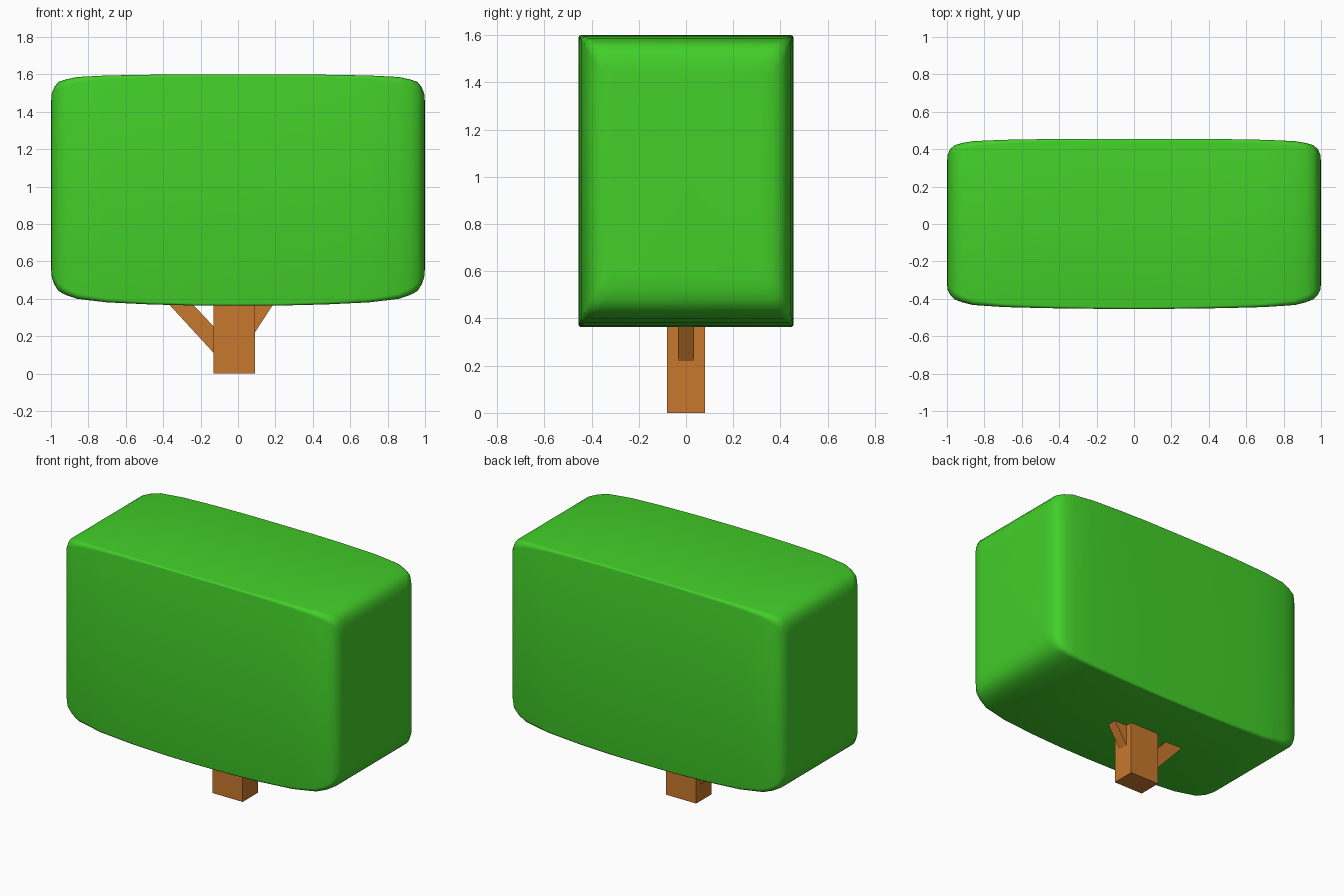
import bpy, bmesh, math

if "Cube" in bpy.data.objects:
    bpy.data.objects.remove(bpy.data.objects["Cube"])


def material(name, rgb):
    m = bpy.data.materials.new(name)
    m.diffuse_color = (*rgb, 1)
    m.use_nodes = True
    m.node_tree.nodes["Principled BSDF"].inputs["Base Color"].default_value = m.diffuse_color
    return m


def finish(name, bm, mat, smooth=False):
    bmesh.ops.recalc_face_normals(bm, faces=bm.faces)
    me = bpy.data.meshes.new(name)
    bm.to_mesh(me)
    bm.free()
    me.materials.append(mat)
    for p in me.polygons:
        p.use_smooth = smooth
    ob = bpy.data.objects.new(name, me)
    bpy.context.collection.objects.link(ob)
    return ob


def prism(name, profile, half_y, mat):
    """Extrude an xz outline symmetrically along y."""
    bm = bmesh.new()
    a, b = [[bm.verts.new((x, y, z)) for x, z in profile] for y in (-half_y, half_y)]
    bm.faces.new(a)
    bm.faces.new(b)
    n = len(profile)
    for i in range(n):
        j = (i + 1) % n
        bm.faces.new((a[i], a[j], b[j], b[i]))
    return finish(name, bm, mat)


def ring(bm, x, y0, y1, z0, z1, r, steps=4):
    """Rounded rectangle in the yz plane."""
    corners = [(y1 - r, z1 - r), (y0 + r, z1 - r), (y0 + r, z0 + r), (y1 - r, z0 + r)]
    pts = []
    for k, (cy, cz) in enumerate(corners):
        for i in range(steps + 1):
            t = math.pi / 2 * (k + i / steps)
            pts.append(bm.verts.new((x, cy + r * math.cos(t), cz + r * math.sin(t))))
    return pts


bark = material("bark", (0.58, 0.19, 0.027))
leaf = material("leaf", (0.055, 0.62, 0.022))

# Trunk and two slanted branches
prism("trunk", [(-0.13, 0), (0.09, 0), (0.09, 0.6), (-0.13, 0.6)], 0.08, bark)
prism("left_branch", [(-0.1, 0.078), (-0.41, 0.415), (-0.34, 0.475), (-0.1, 0.22)], 0.033, bark)
prism("right_branch", [(0.06, 0.174), (0.235, 0.442), (0.155, 0.495), (0.06, 0.35)], 0.033, bark)

# Foliage: near-rectangular sections that bulge slightly and round off at the ends
# x, front y, back y, bottom z, top z, corner radius
half = [
    (0.0, -0.455, 0.455, 0.363, 1.600, 0.012),
    (0.23, -0.453, 0.455, 0.364, 1.600, 0.012),
    (0.47, -0.450, 0.454, 0.370, 1.598, 0.015),
    (0.70, -0.444, 0.450, 0.381, 1.594, 0.02),
    (0.86, -0.433, 0.443, 0.400, 1.586, 0.03),
    (0.92, -0.418, 0.433, 0.420, 1.573, 0.037),
    (0.96, -0.403, 0.421, 0.442, 1.560, 0.045),
    (0.983, -0.380, 0.400, 0.478, 1.530, 0.05),
    (0.997, -0.350, 0.368, 0.522, 1.492, 0.05),
    (1.0, -0.31, 0.32, 0.58, 1.43, 0.05),
]
sections = [(-s[0], *s[1:]) for s in reversed(half[1:])] + half
bm = bmesh.new()
rings = [ring(bm, *s) for s in sections]
for a, b in zip(rings, rings[1:]):
    n = len(a)
    for i in range(n):
        j = (i + 1) % n
        bm.faces.new((a[i], a[j], b[j], b[i]))
bm.faces.new(rings[0])
bm.faces.new(rings[-1])
finish("foliage", bm, leaf, smooth=True)
